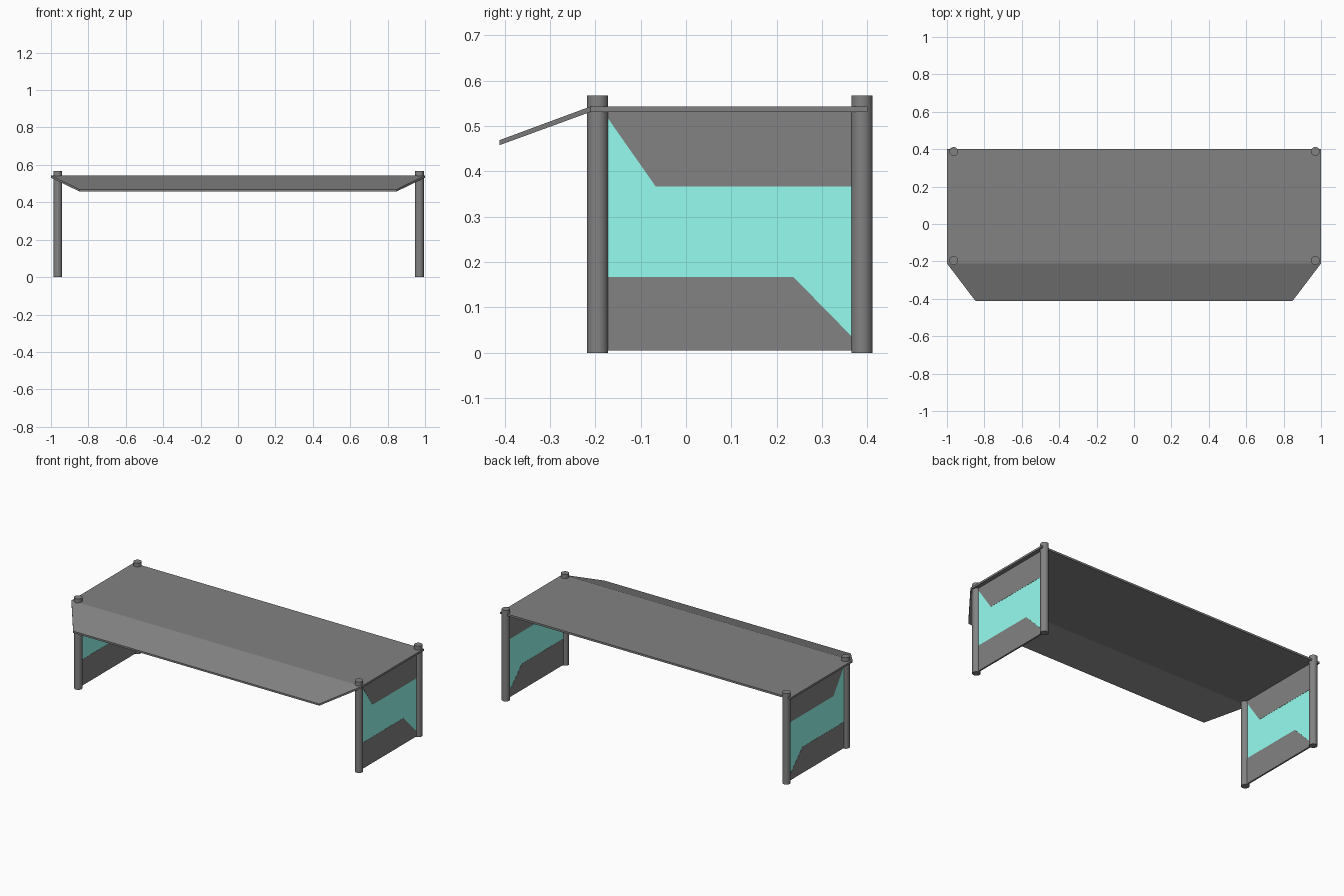
import bpy, bmesh

if "Cube" in bpy.data.objects:
    bpy.data.objects.remove(bpy.data.objects["Cube"])

LEG_X, LEG_SHIFT, LEG_R, LEG_H = 0.967, 0.003, 0.0235, 0.567
FRONT_Y, BACK_Y = -0.195, 0.388
FOLD_Y, TOP_LOW, TOP_HIGH = -0.211, 0.531, 0.543


def make_material(name, color):
    mat = bpy.data.materials.new(name)
    mat.diffuse_color = (*color, 1)
    mat.use_nodes = True
    mat.node_tree.nodes["Principled BSDF"].inputs["Base Color"].default_value = mat.diffuse_color
    return mat


grey = make_material("dark_grey", (0.225, 0.225, 0.225))
teal = make_material("teal", (0.30, 0.98, 0.87))


def prism(name, section_a, section_b, material=grey):
    """Solid joining two matching end sections given as lists of xyz points."""
    bm = bmesh.new()
    a = [bm.verts.new(p) for p in section_a]
    b = [bm.verts.new(p) for p in section_b]
    n = len(a)
    bm.faces.new(a)
    bm.faces.new(b[::-1])
    for i in range(n):
        j = (i + 1) % n
        bm.faces.new((a[i], b[i], b[j], a[j]))
    bmesh.ops.recalc_face_normals(bm, faces=bm.faces)
    mesh = bpy.data.meshes.new(name)
    bm.to_mesh(mesh)
    bm.free()
    mesh.materials.append(material)
    obj = bpy.data.objects.new(name, mesh)
    bpy.context.collection.objects.link(obj)
    return obj


def side_panel(name, x, profile, material=grey, t=0.005):
    """Upright sheet across the depth, from a (y, z) outline."""
    return prism(name, [(x - t, y, z) for y, z in profile],
                 [(x + t, y, z) for y, z in profile], material)


# Table top
top = [(FOLD_Y, TOP_LOW), (0.4, TOP_LOW), (0.4, TOP_HIGH), (FOLD_Y, TOP_HIGH)]
prism("table_top", [(-1, y, z) for y, z in top], [(1, y, z) for y, z in top])

# Sloping front flap, narrowing toward its free edge
flap = [(FOLD_Y, TOP_LOW, 1), (FOLD_Y, TOP_HIGH, 1),
        (-0.411, 0.469, 0.848), (-0.411, 0.458, 0.848)]
prism("front_flap", [(-w, y, z) for y, z, w in flap],
      [(w, y, z) for y, z, w in flap])

# Outlines of the end panels, tucked to the leg centres
upper = [(-0.182, TOP_LOW), (-0.067, 0.367), (BACK_Y, 0.367), (BACK_Y, TOP_LOW)]
lower = [(FRONT_Y, 0.005), (BACK_Y, 0.005), (BACK_Y, 0.013),
         (0.237, 0.167), (FRONT_Y, 0.167)]
middle = [(FRONT_Y, 0.167), (0.237, 0.167), (BACK_Y, 0.013), (BACK_Y, 0.367),
          (-0.067, 0.367), (-0.182, TOP_LOW), (FRONT_Y, TOP_LOW)]

for side, s in (("left", -1), ("right", 1)):
    x = s * LEG_X + LEG_SHIFT
    # Legs
    for end, y in (("front", FRONT_Y), ("back", BACK_Y)):
        bpy.ops.mesh.primitive_cylinder_add(
            vertices=32, radius=LEG_R, depth=LEG_H, location=(x, y, LEG_H / 2))
        leg = bpy.context.object
        leg.name = f"{end}_{side}_leg"
        leg.data.materials.append(grey)
        bpy.ops.object.shade_smooth_by_angle()
    # End panels, the coloured band slightly thinner than the grey ones
    side_panel(f"{side}_upper_panel", x, upper)
    side_panel(f"{side}_lower_panel", x, lower)
    side_panel(f"{side}_middle_panel", x, middle, teal, 0.004)
